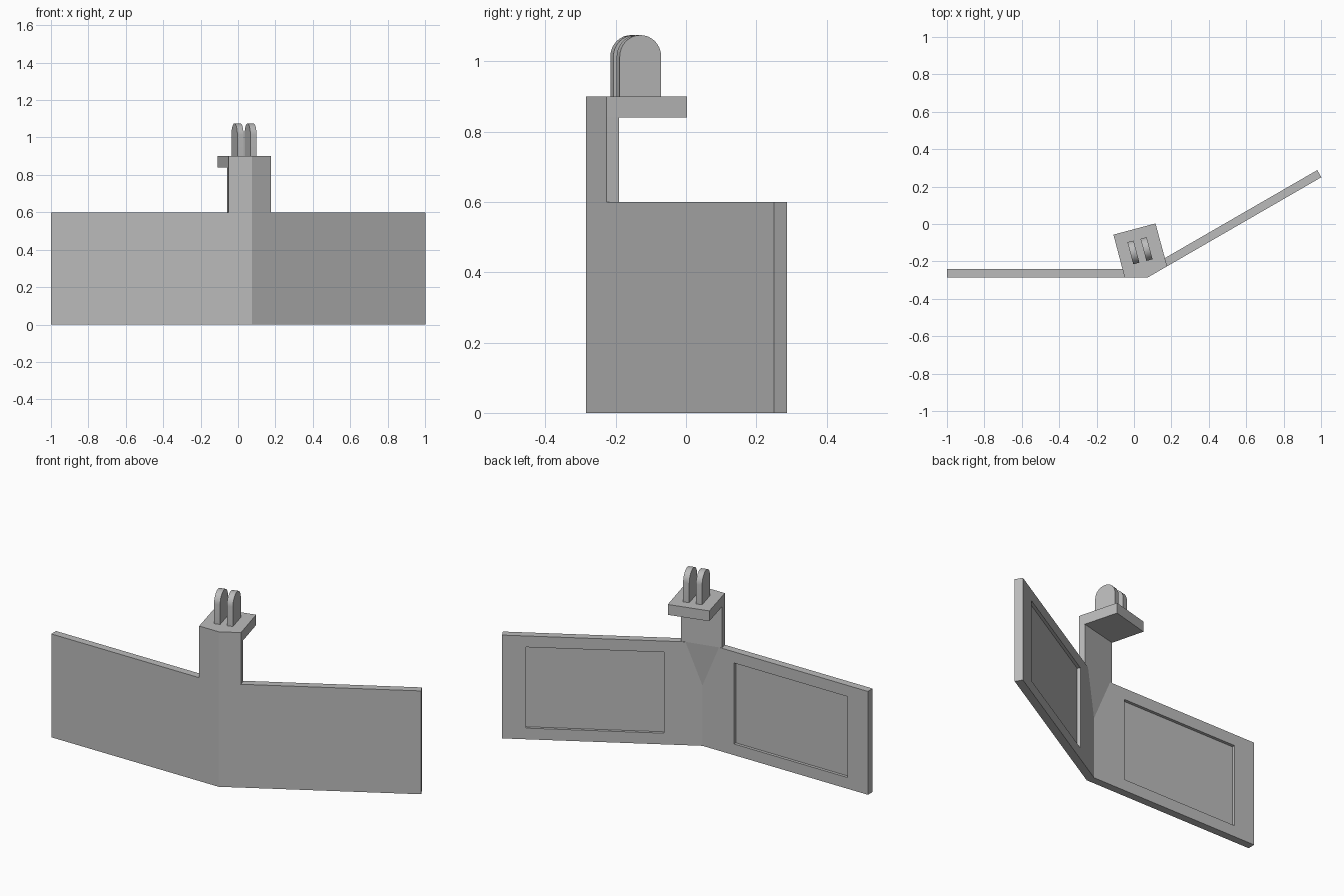
import bpy
import bmesh
from math import sin, cos, pi, radians
from mathutils import Matrix, Vector

if "Cube" in bpy.data.objects:
    bpy.data.objects.remove(bpy.data.objects["Cube"])

grey = bpy.data.materials.new("plain grey")
grey.use_nodes = True
grey.diffuse_color = (0.5, 0.5, 0.5, 1)
grey.node_tree.nodes["Principled BSDF"].inputs["Base Color"].default_value = (0.5, 0.5, 0.5, 1)


def add_object(name, bm):
    bmesh.ops.recalc_face_normals(bm, faces=bm.faces)
    mesh = bpy.data.meshes.new(name)
    bm.to_mesh(mesh)
    bm.free()
    mesh.materials.append(grey)
    obj = bpy.data.objects.new(name, mesh)
    bpy.context.collection.objects.link(obj)
    return obj


def prism(name, outline, low, high, matrix=Matrix()):
    """Extrude a flat outline from low to high, then place it."""
    bm = bmesh.new()
    face = bm.faces.new([bm.verts.new((p[0], p[1], low)) for p in outline])
    made = bmesh.ops.extrude_face_region(bm, geom=[face])["geom"]
    bmesh.ops.translate(bm, vec=(0, 0, high - low),
                        verts=[v for v in made if isinstance(v, bmesh.types.BMVert)])
    bm.transform(matrix)
    return add_object(name, bm)


def cut(target, cutter):
    """Carve the cutter out of the target and discard the cutter."""
    cutter.hide_render = True
    mod = target.modifiers.new("cut", 'BOOLEAN')
    mod.operation, mod.solver, mod.object = 'DIFFERENCE', 'EXACT', cutter
    bpy.context.view_layer.objects.active = target
    bpy.ops.object.modifier_apply(modifier=mod.name)
    bpy.data.objects.remove(cutter)


# Bent wall: two wings meeting at an angle of thirty degrees
bend = Vector((0.075, -0.285))
thick, length, height = 0.044, 1.07, 0.6
along = Vector((cos(pi / 6), sin(pi / 6)))
across = Vector((-along.y, along.x))
inner = bend + Vector((-sin(pi / 12), cos(pi / 12))) * thick / cos(pi / 12)
tip = bend + along * length
wall = prism("bent_wall", [(-1, bend.y), bend, tip, tip + across * thick, inner,
                           (-1, bend.y + thick)], 0, height)

# Shallow rectangular recess in the back of each wing
depth, margin = 0.017, 0.065
for direction, back in ((along, across), (Vector((-1, 0)), Vector((0, 1)))):
    near, far = bend + direction * 0.215, bend + direction * 0.945
    a, b = back * (thick - depth), back * (thick + 0.05)
    cut(wall, prism("recess_cutter", [near + a, far + a, far + b, near + b],
                    margin, height - margin))

# Neck rising from the bend, with a flat back
neck_front = [(-0.05, bend.y), bend, (0.177, -0.226)]
neck_back = [(0.166, -0.190), (-0.060, -0.245)]
prism("neck", neck_front + neck_back, height, 0.84)

# Tapered fillet below the back of the neck
bm = bmesh.new()
top = [bm.verts.new((*p, height)) for p in (neck_back[0], neck_back[1], inner)]
apex = bm.verts.new((*inner, 0.35))
bm.faces.new(top)
for i in range(3):
    if len({top[i], top[(i + 1) % 3], apex}) == 3:
        bm.faces.new((top[i], top[(i + 1) % 3], apex))
add_object("neck_fillet", bm)

# Mounting plate, overhanging to the back
prism("mounting_plate", neck_front + [(0.115, 0.003), (-0.110, -0.057)], 0.84, 0.9)

# Pair of round-topped lugs, each with a pin hole
radius, spring, steps = 0.061, 0.114, 16
arch = [(-radius, 0), (radius, 0)]
arch += [(radius * cos(pi * i / steps), spring + radius * sin(pi * i / steps))
         for i in range(steps + 1)]
hole = [(0.03 * cos(2 * pi * i / 32), 0.107 + 0.03 * sin(2 * pi * i / 32)) for i in range(32)]
upright = Matrix(((0, 0, 1, 0), (1, 0, 0, 0), (0, 1, 0, 0), (0, 0, 0, 1)))
for name, x, y in (("right_lug", -0.003, -0.152), ("left_lug", 0.067, -0.134)):
    place = Matrix.Translation((x, y, 0.9)) @ Matrix.Rotation(radians(15), 4, 'Z') @ upright
    lug = prism(name, arch, -0.017, 0.017, place)
    cut(lug, prism("hole_cutter", hole, -0.05, 0.05, place))
    bpy.ops.object.select_all(action='DESELECT')
    lug.select_set(True)
    bpy.context.view_layer.objects.active = lug
    bpy.ops.object.shade_smooth_by_angle(angle=radians(30))
